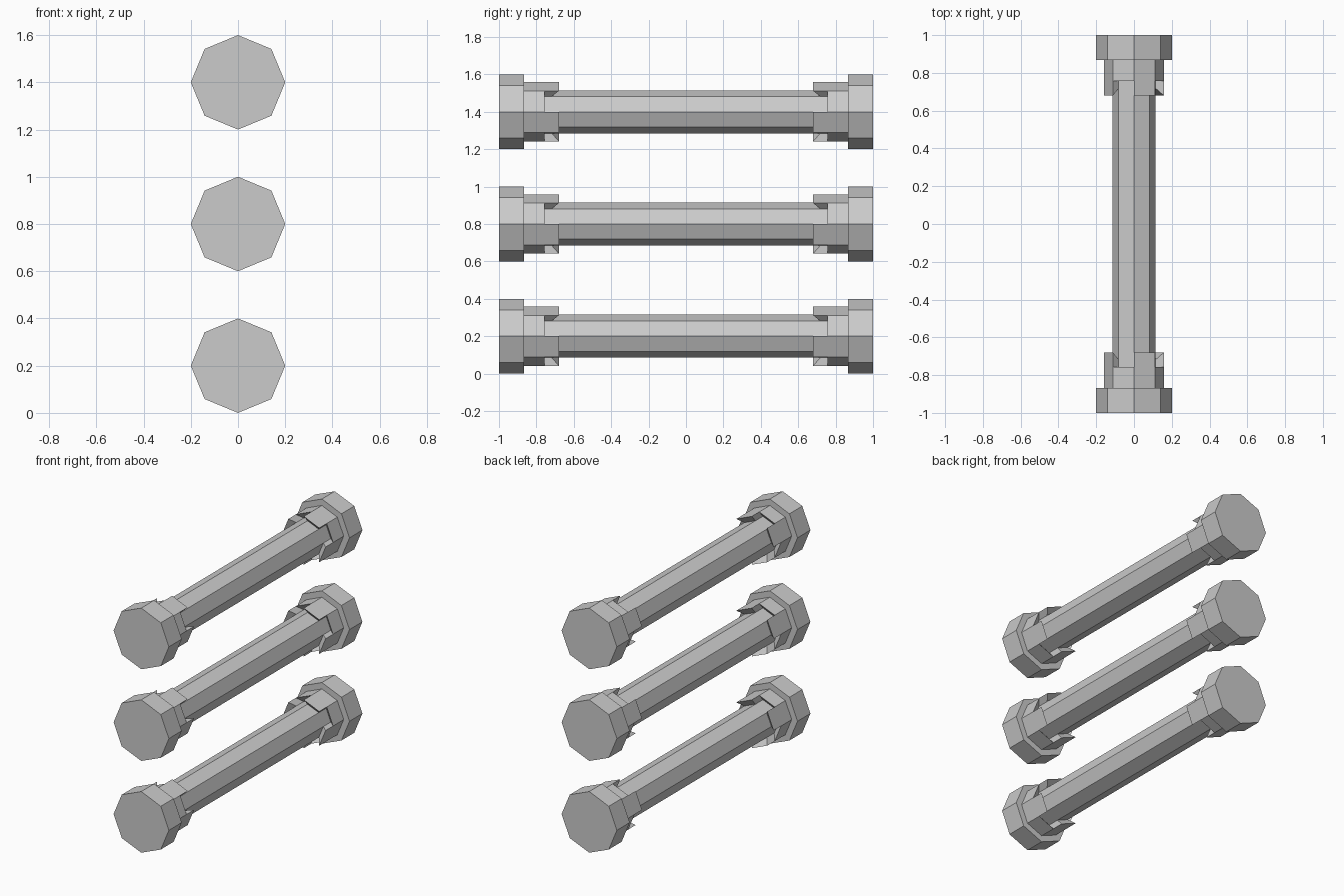
import bpy, bmesh
from math import cos, sin, pi

if "Cube" in bpy.data.objects:
    bpy.data.objects.remove(bpy.data.objects["Cube"])

SIDES = 8
R_FLANGE, R_COLLAR, R_SHAFT = 0.2, 0.158, 0.115
Y_END, Y_FLANGE = 1.0, 0.867
Y_SHORT, Y_LONG, UNDERCUT = 0.757, 0.68, 0.038


def point(i, r, y):
    a = 2 * pi * i / SIDES
    return (r * cos(a), y, r * sin(a))


def face(bm, coords):
    bm.faces.new([bm.verts.new(c) for c in coords])


def build_bar_mesh():
    bm = bmesh.new()
    for i in range(SIDES):
        # collar facets alternate between short and long teeth
        tip = Y_LONG if i % 2 else Y_SHORT
        half = [(R_FLANGE, Y_END), (R_FLANGE, Y_FLANGE), (R_COLLAR, Y_FLANGE),
                (R_COLLAR, tip), (R_SHAFT, tip + UNDERCUT)]
        profile = half + [(r, -y) for r, y in reversed(half)]
        for (r0, y0), (r1, y1) in zip(profile, profile[1:]):
            face(bm, [point(i, r0, y0), point(i + 1, r0, y0),
                      point(i + 1, r1, y1), point(i, r1, y1)])
        # side walls of the teeth
        for s in (1, -1):
            face(bm, [point(i, R_COLLAR, s * Y_LONG),
                      point(i, R_COLLAR, s * Y_SHORT),
                      point(i, R_SHAFT, s * (Y_SHORT + UNDERCUT)),
                      point(i, R_SHAFT, s * (Y_LONG + UNDERCUT))])
    # flat end caps
    for s in (1, -1):
        face(bm, [point(i, R_FLANGE, s * Y_END) for i in range(SIDES)])
    bmesh.ops.remove_doubles(bm, verts=bm.verts, dist=1e-4)
    bmesh.ops.recalc_face_normals(bm, faces=bm.faces)
    mesh = bpy.data.meshes.new("bar")
    bm.to_mesh(mesh)
    bm.free()
    return mesh


# three identical bars stacked vertically
bar_mesh = build_bar_mesh()
for name, z in (("lower_bar", 0.2), ("middle_bar", 0.8), ("upper_bar", 1.4)):
    bar = bpy.data.objects.new(name, bar_mesh)
    bar.location.z = z
    bpy.context.collection.objects.link(bar)
